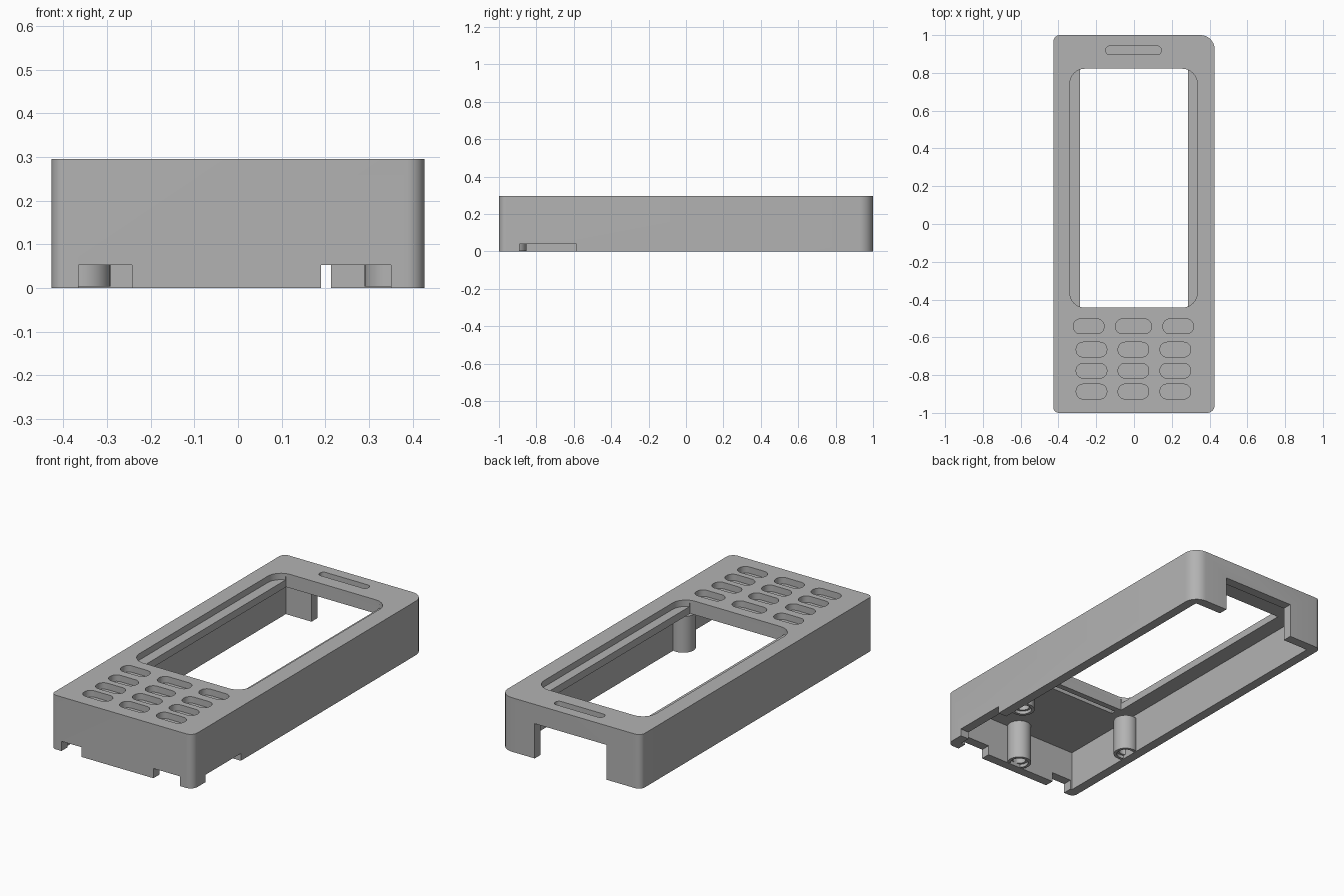
import bpy, bmesh, math

cube = bpy.data.objects.get("Cube")
if cube:
    bpy.data.objects.remove(cube, do_unlink=True)

grey = bpy.data.materials.new("plain_grey")
grey.use_nodes = True
grey.diffuse_color = (0.45, 0.45, 0.45, 1)
grey.node_tree.nodes["Principled BSDF"].inputs["Base Color"].default_value = (0.45, 0.45, 0.45, 1)

H, WX, WY = 0.295, 0.427, 1.0      # outer shell
WALL, CEILING, RECESS = 0.052, 0.22, 0.26


def make_object(name, bm):
    bmesh.ops.recalc_face_normals(bm, faces=bm.faces[:])
    mesh = bpy.data.meshes.new(name)
    bm.to_mesh(mesh)
    bm.free()
    mesh.materials.append(grey)
    obj = bpy.data.objects.new(name, mesh)
    bpy.context.scene.collection.objects.link(obj)
    return obj


def slab(name, x0, x1, y0, y1, z0, z1, radii=(0, 0, 0, 0), steps=8):
    """Upright prism; radii run counter-clockwise from the +x +y corner."""
    bm = bmesh.new()
    corners = [(x1, y1, -1, -1), (x0, y1, 1, -1), (x0, y0, 1, 1), (x1, y0, -1, 1)]
    loop = []
    for i, ((x, y, sx, sy), r) in enumerate(zip(corners, radii)):
        if r == 0:
            loop.append(bm.verts.new((x, y, z0)))
            continue
        for k in range(steps + 1):
            a = math.pi / 2 * (i + k / steps)
            loop.append(bm.verts.new((x + sx * r + r * math.cos(a),
                                      y + sy * r + r * math.sin(a), z0)))
    face = bm.faces.new(loop)
    top = bmesh.ops.extrude_face_region(bm, geom=[face])["geom"]
    bmesh.ops.translate(bm, vec=(0, 0, z1 - z0),
                        verts=[v for v in top if isinstance(v, bmesh.types.BMVert)])
    return make_object(name, bm)


def smooth(obj):
    bpy.ops.object.select_all(action="DESELECT")
    obj.select_set(True)
    bpy.context.view_layer.objects.active = obj
    bpy.ops.object.shade_smooth_by_angle(angle=math.radians(30))


# Shell with one large corner at the back left
shell = slab("shell", -WX, WX, -WY, WY, 0, H, (0.075, 0.035, 0.03, 0.04))

cutters = [
    # Hollow inside
    slab("cavity", -WX + WALL, WX - WALL, -WY + WALL, WY - WALL, -0.1, CEILING),
    # Screen window with ledges along its long sides
    slab("window_recess", -0.34, 0.335, -0.443, 0.822, RECESS, 0.4, (0.08,) * 4),
    slab("window_opening", -0.285, 0.285, -0.443, 0.822, 0.1, 0.28),
    # Groove under the window end
    slab("groove", -0.27, 0.27, -0.50, -0.475, 0.2, 0.24),
    # Speaker slot
    slab("speaker_slot", -0.15, 0.145, 0.897, 0.942, RECESS, 0.4, (0.021,) * 4),
    # Edge openings
    slab("back_opening", -0.22, 0.213, 0.9, 1.1, -0.1, 0.19),
    slab("front_notch_right", -0.365, -0.243, -1.1, -0.93, -0.1, 0.053),
    slab("front_notch_left", 0.19, 0.35, -1.1, -0.93, -0.1, 0.053),
    slab("side_notch", 0.36, 0.5, -0.89, -0.585, -0.1, 0.04),
]

# Key recesses: a wider top row and three equal rows
for row, y in enumerate((-0.542, -0.665, -0.777, -0.887)):
    spread = 0.237 if row == 0 else 0.222
    for col in (-1, 0, 1):
        half = 0.095 if row == 0 and col == 0 else 0.081
        x = col * spread - 0.003
        cutters.append(slab("key_recess", x - half, x + half, y - 0.039, y + 0.039,
                            RECESS, 0.4, (0.036,) * 4))

for cutter in cutters:
    mod = shell.modifiers.new(cutter.name, "BOOLEAN")
    mod.operation, mod.solver, mod.object = "DIFFERENCE", "EXACT", cutter

# Bake the cuts and drop the cutters
bpy.context.view_layer.update()
baked = bpy.data.meshes.new_from_object(
    shell.evaluated_get(bpy.context.evaluated_depsgraph_get()))
shell.modifiers.clear()
shell.data = baked
for cutter in cutters:
    bpy.data.objects.remove(cutter, do_unlink=True)
smooth(shell)


def post(name, x, y, top):
    """Turned screw post with a stepped socket in its foot."""
    profile = [(0, top), (0.062, top), (0.062, 0.003), (0.046, 0.003),
               (0.046, 0.02), (0.034, 0.02), (0.034, 0.08), (0, 0.08)]
    bm = bmesh.new()
    verts = [bm.verts.new((r, 0, z)) for r, z in profile]
    edges = [bm.edges.new(pair) for pair in zip(verts, verts[1:])]
    bmesh.ops.spin(bm, geom=verts + edges, cent=(0, 0, 0), axis=(0, 0, 1),
                   angle=math.tau, steps=32)
    bmesh.ops.remove_doubles(bm, verts=bm.verts[:], dist=0.0005)
    obj = make_object(name, bm)
    obj.location = (x, y, 0)
    smooth(obj)


# Screw posts
post("right_post", -0.354, -0.49, 0.2)
post("left_post", 0.352, -0.48, 0.2)
post("front_post", 0.01, -0.915, CEILING + 0.01)
